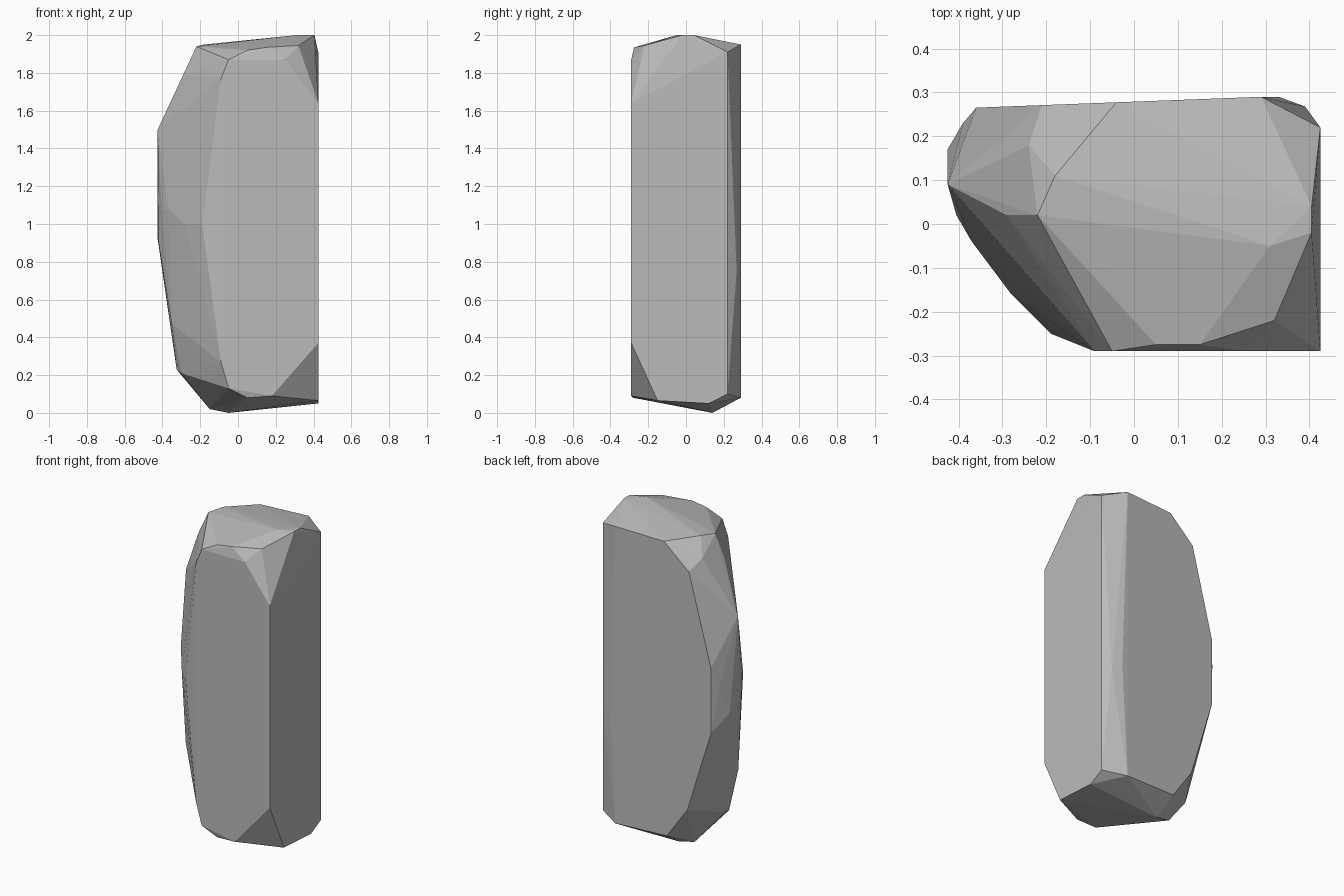
import bpy
import bmesh
import math

cube = bpy.data.objects.get("Cube")
if cube:
    bpy.data.objects.remove(cube, do_unlink=True)


def flat_material(name, colour):
    mat = bpy.data.materials.new(name)
    mat.use_nodes = True
    mat.diffuse_color = colour
    mat.node_tree.nodes["Principled BSDF"].inputs["Base Color"].default_value = colour
    return mat


def back_depth(x):
    """Depth of the gently slanted back plane at a given x."""
    return 0.279 + 0.038 * x


def add_hull(name, points, material):
    """Wrap the chiselled corners in a faceted convex stone."""
    bm = bmesh.new()
    for point in points:
        bm.verts.new(point)
    bmesh.ops.convex_hull(bm, input=bm.verts[:])
    loose = [v for v in bm.verts if not v.link_faces]
    bmesh.ops.delete(bm, geom=loose, context="VERTS")
    bmesh.ops.dissolve_limit(bm, angle_limit=math.radians(0.5),
                             verts=bm.verts[:], edges=bm.edges[:])
    bmesh.ops.recalc_face_normals(bm, faces=bm.faces[:])
    mesh = bpy.data.meshes.new(name)
    bm.to_mesh(mesh)
    bm.free()
    mesh.materials.append(material)
    obj = bpy.data.objects.new(name, mesh)
    bpy.context.scene.collection.objects.link(obj)
    return obj


FRONT, SIDE = -0.29, 0.425

# Flat front facet, as x and z
front_outline = [(-0.09, 0.27), (-0.05, 0.13), (0.18, 0.09), (SIDE, 0.37),
                 (SIDE, 1.64), (0.25, 1.87), (-0.05, 1.87), (-0.09, 1.77)]

# Flat back facet, as x and z
back_outline = [(0.29, 0.08), (-0.06, 0.09), (-0.2, 0.29), (-0.36, 0.81),
                (-0.36, 1.22), (-0.21, 1.79), (-0.04, 1.94), (0.29, 1.95)]

# Flat left side facet, as y and z
side_outline = [(-0.15, 0.065), (0.12, 0.05), (0.22, 0.1), (0.22, 1.91)]

# Sloping crown
crown = [(-0.22, 0.02, 1.94), (-0.18, 0.11, 1.95), (-0.24, 0.18, 1.85),
         (0.05, -0.275, 1.92), (0.15, -0.275, 1.935), (0.32, -0.22, 1.945),
         (0.31, -0.05, 2), (0.405, -0.02, 2), (0.405, 0.04, 2)]

# Rounded right flank
flank = [(-0.29, 0.02, 1.79), (-0.425, 0.09, 1.5), (-0.425, 0.17, 0.92),
         (-0.39, 0.23, 1.08), (-0.42, 0.08, 0.9), (-0.405, 0.02, 1.08),
         (-0.37, -0.04, 1.08), (-0.28, -0.16, 1), (-0.19, -0.25, 1),
         (-0.35, -0.02, 0.47)]

# Chipped underside and the thin bevel at the back corner
base = [(-0.325, 0.07, 0.23), (-0.3, 0, 0.21), (-0.15, 0.13, 0.02),
        (-0.05, 0.14, 0), (0.05, -0.28, 0.08)]
bevel = [(0.39, 0.268, 0.75), (0.33, 0.29, 0.8)]

corners = [(x, FRONT, z) for x, z in front_outline]
corners += [(x, back_depth(x), z) for x, z in back_outline]
corners += [(SIDE, y, z) for y, z in side_outline]
corners += crown + flank + base + bevel

stone_grey = flat_material("stone_grey", (0.5, 0.5, 0.5, 1))
add_hull("rock_pillar", corners, stone_grey)
